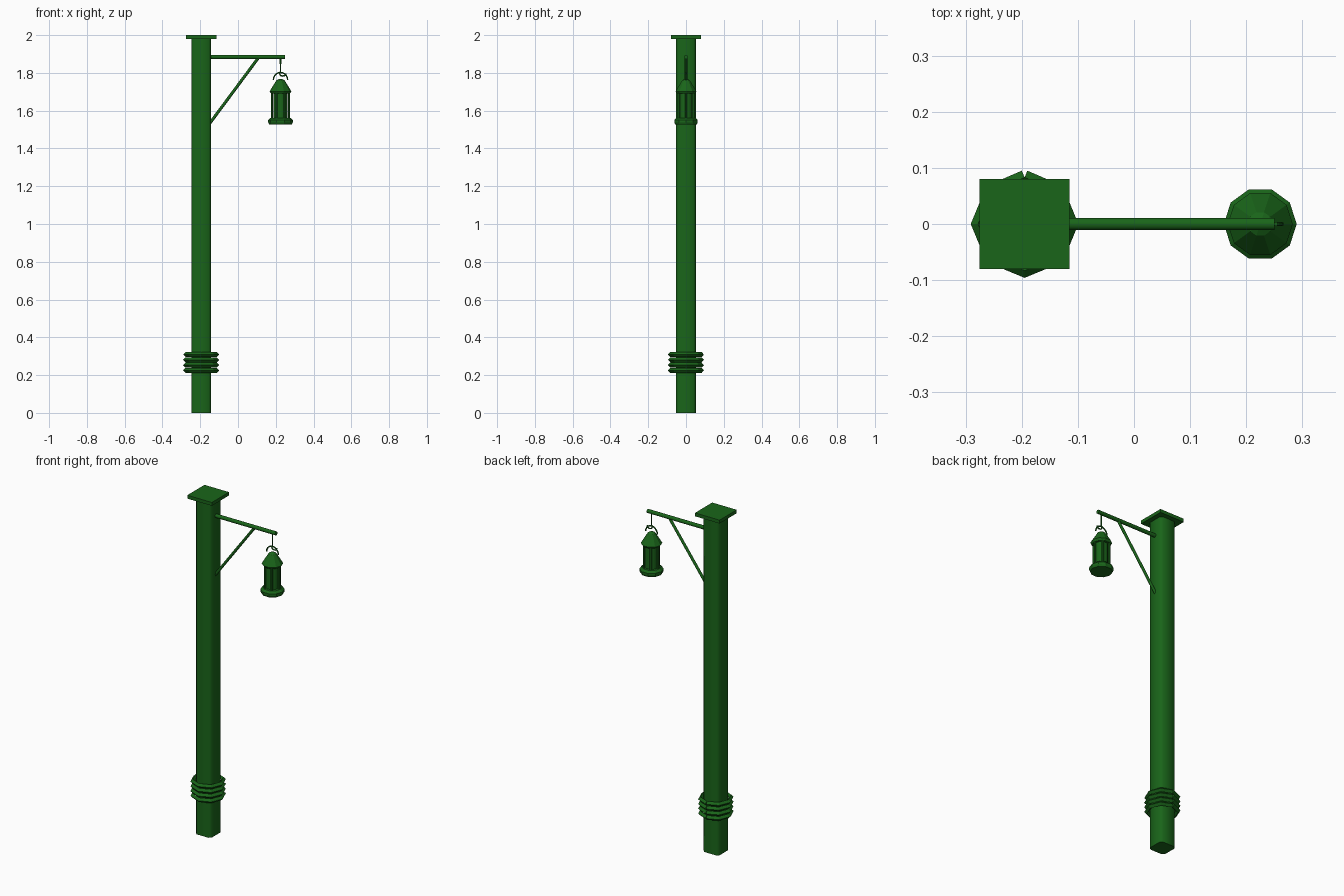
import bpy, bmesh, math
from mathutils import Vector

if "Cube" in bpy.data.objects:
    bpy.data.objects.remove(bpy.data.objects["Cube"])

green = bpy.data.materials.new("green_paint")
green.diffuse_color = (0.01, 0.13, 0.01, 1)
green.use_nodes = True
green.node_tree.nodes["Principled BSDF"].inputs["Base Color"].default_value = green.diffuse_color
PX, LX = -0.195, 0.225      # post and lantern axes


def finish(ob, name, smooth=None):
    ob.name = name
    ob.data.materials.append(green)
    if smooth:
        bpy.ops.object.select_all(action='DESELECT')
        ob.select_set(True)
        bpy.context.view_layer.objects.active = ob
        bpy.ops.object.shade_smooth_by_angle(angle=math.radians(smooth))
    return ob


def loft(name, rings, smooth=None):
    """Skin closed cross-sections and cap both ends."""
    bm = bmesh.new()
    loops = [[bm.verts.new(p) for p in r] for r in rings]
    n = len(loops[0])
    for a, b in zip(loops, loops[1:]):
        for i in range(n):
            j = (i + 1) % n
            bm.faces.new((a[i], a[j], b[j], b[i]))
    bm.faces.new(loops[0][::-1])
    bm.faces.new(loops[-1])
    bmesh.ops.recalc_face_normals(bm, faces=bm.faces)
    me = bpy.data.meshes.new(name)
    bm.to_mesh(me)
    bm.free()
    ob = bpy.data.objects.new(name, me)
    bpy.context.collection.objects.link(ob)
    return finish(ob, name, smooth)


def lathe(name, x, profile, sides, smooth=None):
    angs = [2 * math.pi * i / sides for i in range(sides)]
    return loft(name, [[(x + r * math.cos(a), r * math.sin(a), z) for a in angs]
                       for r, z in profile], smooth)


def rod(name, p, q, r, sides=12):
    p, q = Vector(p), Vector(q)
    bpy.ops.mesh.primitive_cylinder_add(vertices=sides, radius=r, depth=(q - p).length,
                                        location=(p + q) / 2)
    ob = bpy.context.object
    ob.rotation_euler = (q - p).to_track_quat('Z', 'Y').to_euler()
    return finish(ob, name, 40)


def wire(name, pts, depth, res):
    cu = bpy.data.curves.new(name, 'CURVE')
    cu.dimensions = '3D'
    cu.bevel_depth, cu.bevel_resolution, cu.use_fill_caps = depth, res, True
    sp = cu.splines.new('POLY')
    sp.points.add(len(pts) - 1)
    for pt, co in zip(sp.points, pts):
        pt.co = (*co, 1)
    sp.use_smooth = False
    ob = bpy.data.objects.new(name, cu)
    bpy.context.collection.objects.link(ob)
    return finish(ob, name)


# Post: square with chamfered corners
h, k = 0.052, 0.039
outline = [(h, -k), (h, k), (k, h), (-k, h), (-h, k), (-h, -k), (-k, -h), (k, -h)]
loft("post", [[(PX + x, y, z) for x, y in outline] for z in (0, 1.982)], 60)

# Square cap
bpy.ops.mesh.primitive_cube_add(size=1, location=(PX, 0, 1.99))
bpy.context.object.scale = (0.16, 0.16, 0.02)
finish(bpy.context.object, "post_cap")

# Four octagonal rope loops, each with its join at the back
for i in range(4):
    pts = [(PX + 0.083 * math.sin(a * math.pi / 4), 0.083 * math.cos(a * math.pi / 4),
            0.225 + 0.028 * i) for a in range(9)]
    wire(f"rope_loop_{i + 1}", pts, 0.013, 0)

# Bracket arm and diagonal brace
rod("bracket_arm", (-0.16, 0, 1.884), (0.25, 0, 1.884), 0.011)
rod("bracket_brace", (-0.148, 0, 1.535), (0.108, 0, 1.88), 0.008)

# Hanging hook
hook = [(LX, 0, 1.884), (LX, 0, 1.808)]
hook += [(LX + 0.012 - 0.016 * math.cos(t), 0, 1.797 - 0.014 * math.sin(t))
         for t in [math.pi * i / 6 for i in range(7)]]
wire("lantern_hook", hook, 0.004, 1)

# Lantern handle
wire("lantern_handle", [(LX + 0.038 * math.cos(t), 0, 1.762 + 0.04 * math.sin(t))
                        for t in [math.pi * i / 10 for i in range(11)]], 0.004, 1)

# Lantern body
lathe("lantern_base", LX, [(0.06, 1.527), (0.065, 1.537), (0.065, 1.55), (0.052, 1.562)], 10)
lathe("lantern_glass", LX, [(0.037, 1.558), (0.037, 1.7)], 10, 40)
lathe("lantern_roof", LX, [(0.05, 1.69), (0.058, 1.702), (0.022, 1.76), (0.008, 1.768)], 10)
for i in range(6):
    a = i * math.pi / 3
    x, y = LX + 0.044 * math.cos(a), 0.044 * math.sin(a)
    rod(f"lantern_bar_{i + 1}", (x, y, 1.555), (x, y, 1.7), 0.006, 6)
